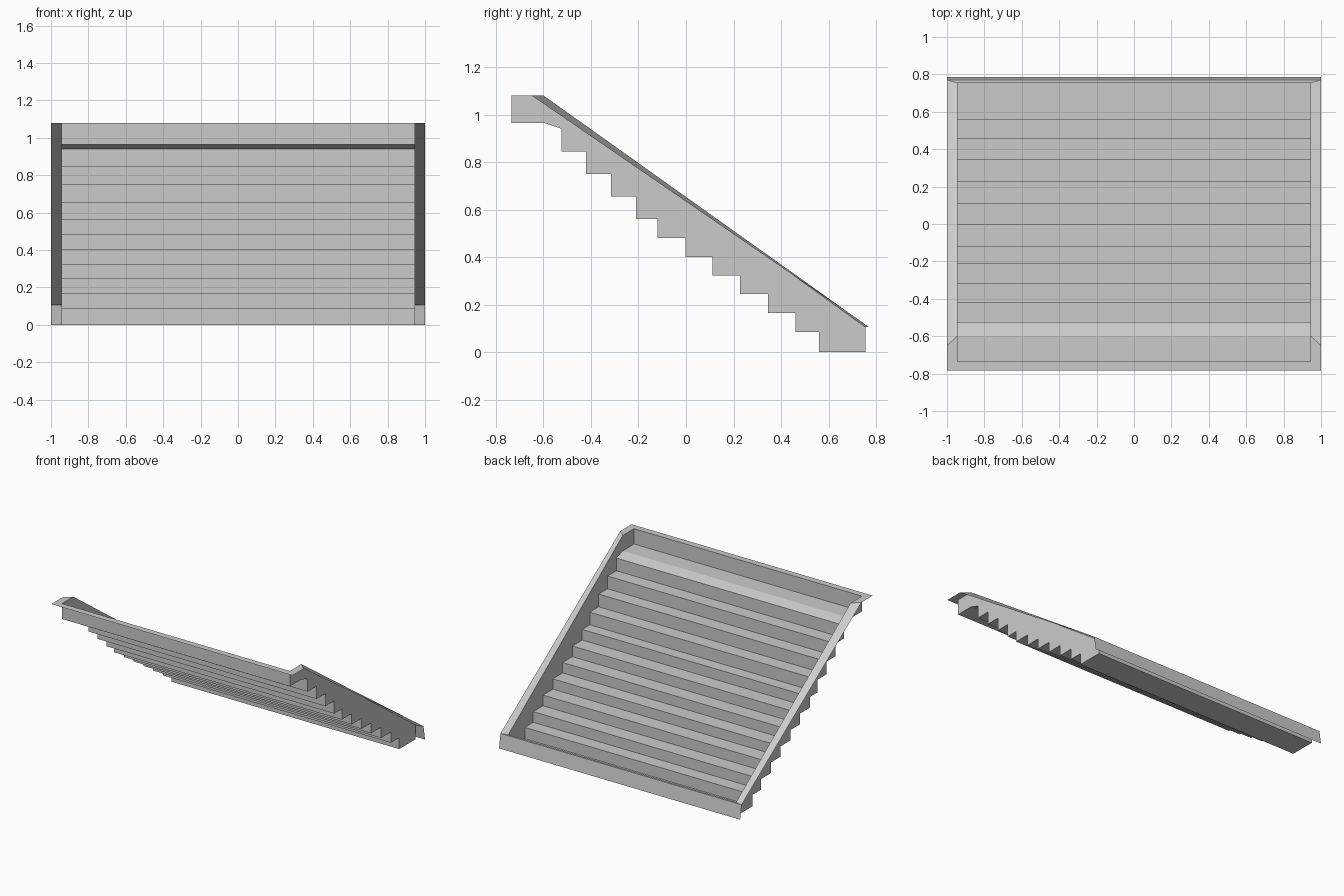
import bpy, bmesh

if "Cube" in bpy.data.objects:
    bpy.data.objects.remove(bpy.data.objects["Cube"])

W, R = 0.945, 1.0      # inner half width, outer rim half width
TOP = 1.08


def make(name, polys):
    """Object from a list of polygons, welded where they touch."""
    bm = bmesh.new()
    for p in polys:
        bm.faces.new([bm.verts.new(c) for c in p])
    bmesh.ops.remove_doubles(bm, verts=bm.verts, dist=1e-5)
    me = bpy.data.meshes.new(name)
    bm.to_mesh(me)
    bm.free()
    ob = bpy.data.objects.new(name, me)
    bpy.context.collection.objects.link(ob)
    return ob


def sweep(profile, half):
    """Faces spanning -half..half in x along a (y, z) profile."""
    return [[(-half, *a), (half, *a), (half, *b), (-half, *b)]
            for a, b in zip(profile, profile[1:])]


# Stepped profile from the high front to the low back
riser_y = [-0.525, -0.42, -0.315, -0.21, -0.12, -0.003,
           0.112, 0.228, 0.345, 0.46, 0.56]
tread_z = [0.94, 0.845, 0.75, 0.655, 0.56, 0.48,
           0.40, 0.322, 0.245, 0.165, 0.085, 0.0]
steps = [(-0.735, TOP), (-0.735, 0.965), (-0.60, 0.965)]
for i, y in enumerate(riser_y):
    steps += [(y, tread_z[i]), (y, tread_z[i + 1])]
steps += [(0.755, 0.0), (0.755, 0.105)]
make("stair_steps", sweep(steps, W))

# Side walls, closed by the sloping top line
wall = steps + [(-0.60, TOP)]
make("side_wall_left", [[(-W, *p) for p in reversed(wall)]])
make("side_wall_right", [[(W, *p) for p in wall]])

# Side rims: level at the top landing, then running down the slope
for s, side in ((-1, "left"), (1, "right")):
    inner = [(-0.735, TOP), (-0.60, TOP), (0.755, 0.105)]
    outer = [(-0.783, TOP), (-0.65, TOP), (0.77, 0.105)]
    quads = []
    for i in range(2):
        q = [(s * W, *inner[i]), (s * R, *outer[i]),
             (s * R, *outer[i + 1]), (s * W, *inner[i + 1])]
        quads.append(q if s > 0 else q[::-1])
    make("side_rim_" + side, quads)

# Front landing rim, mitred into the side rims
make("front_rim", [[(-R, -0.783, TOP), (R, -0.783, TOP),
                    (W, -0.735, TOP), (-W, -0.735, TOP)]])

# Back rim lip and the hanging plate below it
make("back_rim", [[(-W, 0.755, 0.105), (W, 0.755, 0.105),
                   (R, 0.77, 0.105), (-R, 0.77, 0.105)]])
make("back_plate", sweep([(0.77, 0.105), (0.787, 0.0)], R))
